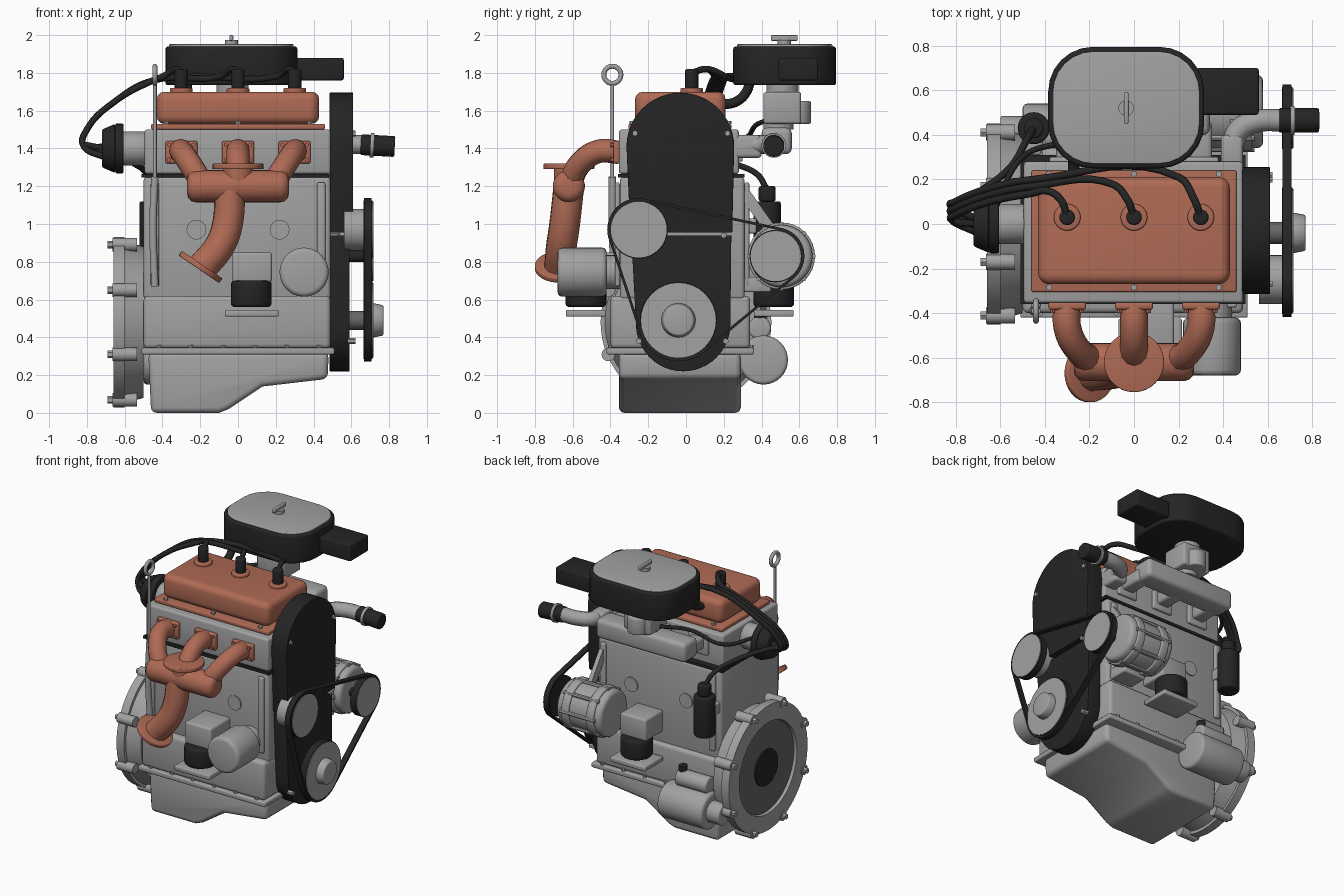
import bpy, bmesh, math
from mathutils import Vector
from mathutils.geometry import convex_hull_2d

cube = bpy.data.objects.get("Cube")
if cube:
    bpy.data.objects.remove(cube, do_unlink=True)

made = []


def material(name, r, g, b):
    m = bpy.data.materials.new(name)
    m.use_nodes = True
    m.diffuse_color = (r, g, b, 1)
    bsdf = next(n for n in m.node_tree.nodes if n.type == 'BSDF_PRINCIPLED')
    bsdf.inputs["Base Color"].default_value = (r, g, b, 1)
    bsdf.inputs["Roughness"].default_value = 0.6
    return m


GREY = material("cast grey", 0.36, 0.36, 0.365)
DARK = material("dark steel", 0.13, 0.13, 0.135)
BLACK = material("black rubber", 0.018, 0.018, 0.019)
RUST = material("rust orange", 0.43, 0.145, 0.09)


def link(name, data, mat):
    ob = bpy.data.objects.new(name, data)
    data.materials.append(mat)
    bpy.context.collection.objects.link(ob)
    made.append(ob)
    return ob


def finish(name, bm, mat, bev=0):
    bmesh.ops.recalc_face_normals(bm, faces=bm.faces)
    if bev:
        sharp = [e for e in bm.edges if e.calc_face_angle(0) > 0.6]
        bmesh.ops.bevel(bm, geom=sharp, offset=bev, segments=3, profile=0.5,
                        affect='EDGES', clamp_overlap=True)
    me = bpy.data.meshes.new(name)
    bm.to_mesh(me)
    bm.free()
    return link(name, me, mat)


def box(name, mat, x, y, z, bev=0.01):
    bm = bmesh.new()
    bmesh.ops.create_cube(bm, size=1)
    for v in bm.verts:
        v.co = [(r[0] + r[1]) / 2 + c * (r[1] - r[0]) for c, r in zip(v.co, (x, y, z))]
    return finish(name, bm, mat, bev)


def cyl(name, mat, r, a, b, r2=None, bev=0, sides=32):
    a, b = Vector(a), Vector(b)
    bm = bmesh.new()
    bmesh.ops.create_cone(bm, cap_ends=True, segments=sides, radius1=r,
                          radius2=r if r2 is None else r2, depth=(b - a).length)
    rot = (b - a).to_track_quat('Z', 'Y')
    for v in bm.verts:
        v.co = rot @ v.co + (a + b) / 2
    return finish(name, bm, mat, bev)


def hull(circles, n=48):
    """Outline wrapped around circles given as (u, v, radius)."""
    pts = [(u + r * math.cos(i * math.tau / n), v + r * math.sin(i * math.tau / n))
           for u, v, r in circles for i in range(n)]
    return [pts[i] for i in convex_hull_2d(pts)]


def prism(name, mat, loop, axis, lo, hi, bev=0, caps=True):
    """Extrude a 2D outline along an axis."""
    def put(p, h):
        return {'X': (h, *p), 'Y': (p[0], h, p[1]), 'Z': (*p, h)}[axis]
    bm = bmesh.new()
    rows = [[bm.verts.new(put(p, h)) for p in loop] for h in (lo, hi)]
    n = len(loop)
    for i in range(n):
        j = (i + 1) % n
        bm.faces.new((rows[0][i], rows[0][j], rows[1][j], rows[1][i]))
    if caps:
        for row in rows:
            bm.faces.new(row)
    return finish(name, bm, mat, bev)


def rounded(x, y, r):
    return hull([(u, v, r) for u in (x[0] + r, x[1] - r) for v in (y[0] + r, y[1] - r)], 24)


def tube(name, mat, r, pts, cyclic=False):
    cu = bpy.data.curves.new(name, 'CURVE')
    cu.dimensions = '3D'
    cu.bevel_depth, cu.bevel_resolution = r, 4
    cu.resolution_u, cu.use_fill_caps = 8, True
    sp = cu.splines.new('BEZIER')
    sp.bezier_points.add(len(pts) - 1)
    for bp, p in zip(sp.bezier_points, pts):
        bp.co = p
        bp.handle_left_type = bp.handle_right_type = 'AUTO'
    sp.use_cyclic_u = cyclic
    return link(name, cu, mat)


# Block, head and oil pan
box("cylinder_block", GREY, (-.5, .49), (-.35, .31), (.6, 1.25), .02)
box("crankcase", GREY, (-.5, .49), (-.4, .34), (.34, .62), .025)
box("pan_flange", GREY, (-.51, .51), (-.42, .36), (.31, .345), .008)
box("head_gasket", BLACK, (-.51, .5), (-.36, .31), (1.245, 1.265), 0)
box("cylinder_head", GREY, (-.495, .49), (-.355, .28), (1.265, 1.5), .015)
pan = [(-.475, .32), (.48, .32), (.475, .18), (.13, .14), (-.05, .02), (-.1, 0), (-.46, 0)]
prism("oil_pan", GREY, pan, 'Y', -.355, .29, .03)
for x in (-.42, -.25, -.08, .09, .26, .43):
    for y in (-.4, .345):
        cyl("pan_bolt", GREY, .013, (x, y, .34), (x, y, .36), sides=6)
for side, y in (("front", -.35), ("rear", .31)):
    s = -1 if side == "front" else 1
    for x in (-.22, .22):
        cyl(side + "_core_plug", GREY, .052, (x, y, .97), (x, y + .008 * s, .97))
    for x in (-.44, .44):
        box(side + "_block_rib", GREY, (x - .022, x + .022), sorted((y, y + .025 * s)), (.67, 1.22))

# Valve cover
box("cover_flange", RUST, (-.46, .46), (-.305, .24), (1.5, 1.53), .008)
prism("valve_cover", RUST, rounded((-.43, .43), (-.27, .21), .05), 'Z', 1.53, 1.7, .04)
for x in (-.38, 0, .38):
    for y in (-.285, .225):
        cyl("cover_bolt", GREY, .015, (x, y, 1.53), (x, y, 1.545), sides=6)

# Spark plug boots and leads
for i, x in enumerate((-.3, 0, .3)):
    cyl("plug_seat", RUST, .06, (x, .03, 1.69), (x, .03, 1.72), bev=.008)
    cyl("plug_boot", BLACK, .035, (x, .03, 1.7), (x, .03, 1.82), bev=.01)
    d = .03 * i
    tube("plug_lead", BLACK, .017, [
        (x, .03, 1.8), (x - .03, .11, 1.82), (x - .1, .15 + d, 1.78), (-.45, .14 + d, 1.76),
        (-.65, .1 + d, 1.65), (-.8, .04 + d, 1.5), (-.82, .02 + d, 1.42), (-.7, d - .04, 1.35 + d)])

# Distributor and coil
cyl("distributor_body", GREY, .09, (-.61, 0, 1.4), (-.49, 0, 1.4), bev=.01)
cyl("distributor_cap", BLACK, .1, (-.72, 0, 1.4), (-.65, 0, 1.4), r2=.13, bev=.01)
cyl("distributor_rim", BLACK, .132, (-.65, 0, 1.4), (-.605, 0, 1.4), bev=.01)
cyl("coil_body", BLACK, .072, (-.45, .43, .83), (-.45, .43, 1.12), bev=.012)
cyl("coil_neck", BLACK, .045, (-.45, .43, 1.12), (-.45, .43, 1.2), bev=.01)
box("coil_bracket", GREY, (-.49, -.41), (.3, .4), (.95, 1.03))
tube("coil_lead", BLACK, .016, [(-.45, .43, 1.18), (-.48, .38, 1.26), (-.55, .26, 1.32),
                                (-.72, .12, 1.4), (-.81, .03, 1.42), (-.71, 0, 1.4)])
tube("vacuum_hose", BLACK, .013, [(-.14, .5, 1.56), (-.3, .38, 1.53), (-.5, .3, 1.45), (-.62, .08, 1.45)])

# Exhaust manifold
for x in (-.3, 0, .3):
    box("exhaust_flange", RUST, (x - .085, x + .085), (-.385, -.35), (1.32, 1.44), .012)
    for dx in (-.065, .065):
        for z in (1.34, 1.42):
            cyl("exhaust_stud", RUST, .012, (x + dx, -.38, z), (x + dx, -.4, z), sides=6)
    tube("exhaust_runner", RUST, .062, [(x, -.36, 1.38), (x, -.46, 1.385),
                                        (x * .85, -.56, 1.32), (x * .6, -.62, 1.2)])
cyl("exhaust_collector", RUST, .085, (-.27, -.62, 1.2), (.27, -.62, 1.2), bev=.045)
cyl("riser_neck", RUST, .08, (0, -.62, 1.2), (0, -.62, 1.3))
cyl("riser_flange", RUST, .135, (0, -.62, 1.29), (0, -.62, 1.32), bev=.006)
tube("downpipe", RUST, .082, [(-.04, -.62, 1.2), (-.06, -.645, .98), (-.1, -.66, .88), (-.19, -.67, .77)])
cyl("downpipe_flange", RUST, .13, (-.19, -.67, .785), (-.207, -.67, .76), bev=.006)

# Intake, carburettor and air cleaner
for x in (-.3, 0, .3):
    box("intake_flange", GREY, (x - .08, x + .08), (.27, .3), (1.33, 1.47))
    box("intake_runner", GREY, (x - .05, x + .05), (.28, .46), (1.37, 1.46), .02)
box("intake_plenum", GREY, (-.38, .34), (.4, .56), (1.37, 1.51), .03)
box("carburettor_body", GREY, (-.14, .08), (.41, .61), (1.53, 1.7), .015)
cyl("carburettor_foot", GREY, .08, (-.03, .49, 1.5), (-.03, .49, 1.54))
cyl("float_bowl", GREY, .072, (-.03, .59, 1.53), (-.03, .59, 1.65), bev=.01)
cyl("carburettor_throat", GREY, .085, (-.03, .51, 1.69), (-.03, .51, 1.75))
prism("air_cleaner_body", BLACK, rounded((-.385, .315), (.25, .795), .2), 'Z', 1.735, 1.94, .015)
prism("air_cleaner_lid", GREY, rounded((-.365, .295), (.27, .775), .185), 'Z', 1.93, 1.952, .006)
box("air_snorkel", BLACK, (.28, .56), (.49, .7), (1.76, 1.88), .012)
cyl("lid_stud", GREY, .035, (-.035, .52, 1.95), (-.035, .52, 1.975))
box("wing_nut", GREY, (-.045, -.025), (.45, .59), (1.97, 2), .006)
tube("breather_hose", BLACK, .026, [(-.27, .19, 1.63), (-.27, .27, 1.65), (-.27, .32, 1.7), (-.27, .34, 1.76)])

# Coolant outlet
box("thermostat_housing", GREY, (.39, .49), (.25, .4), (1.35, 1.47), .02)
tube("coolant_pipe", GREY, .05, [(.44, .34, 1.42), (.47, .42, 1.42), (.55, .46, 1.42), (.68, .465, 1.42)])
cyl("coolant_hose", BLACK, .055, (.65, .465, 1.42), (.83, .465, 1.41), bev=.008)
cyl("hose_clamp", GREY, .065, (.7, .465, 1.417), (.72, .465, 1.416))

# Timing cover
upper, middle, lower = (-.03, 1.41, .285), (-.025, .95, .265), (-.015, .47, .25)


def cover_part(name, circles, lo, hi, x1):
    loop = [(y, min(max(z, lo), hi)) for y, z in hull(circles)]
    loop = [p for i, p in enumerate(loop) if (Vector(p) - Vector(loop[i - 1])).length > 1e-4]
    prism(name, BLACK, loop, 'X', .485, x1, .012)


cover_part("timing_cover_upper", [upper, (middle[0], .95, .27)], .955, 1.7, .61)
cover_part("timing_cover_lower", [middle, lower], .2, .94, .59)
for y, z in ((-.25, .38), (.21, .38), (.2, .94), (-.27, 1.48), (.22, 1.48)):
    cyl("timing_cover_bolt", GREY, .016, (.58, y, z), (.622, y, z), sides=6)

# Pulleys and belt
wheels = {"pump": (-.25, .97, .16), "alternator": (.475, .83, .145), "crank": (-.04, .49, .21)}
hubs = {"pump": (GREY, .11), "alternator": (BLACK, .03), "crank": (DARK, .05)}
for name, (y, z, r) in wheels.items():
    mat, hr = hubs[name]
    cyl(name + "_pulley", BLACK, r - .006, (.665, y, z), (.712, y, z))
    cyl(name + "_pulley_face", GREY, r - .012, (.7, y, z), (.717, y, z))
    cyl(name + "_pulley_shaft", mat, hr, (.56, y, z), (.67, y, z))
cyl("crank_hub", GREY, .092, (.71, -.04, .49), (.77, -.04, .49), r2=.08, bev=.008)
belt = prism("drive_belt", BLACK, hull(wheels.values()), 'X', .667, .708, caps=False)
solid = belt.modifiers.new("thickness", 'SOLIDIFY')
solid.thickness, solid.offset = .014, 0

# Alternator
ay, az = .505, .83
cyl("alternator_body", GREY, .165, (.22, ay, az), (.58, ay, az), bev=.03)
for x in (.27, .47):
    cyl("alternator_band", GREY, .178, (x, ay, az), (x + .06, ay, az), bev=.008)
for k in range(8):
    a = k * math.tau / 8
    p = Vector((0, ay + .168 * math.cos(a), az + .168 * math.sin(a)))
    cyl("alternator_rib", GREY, .014, p + Vector((.26, 0, 0)), p + Vector((.54, 0, 0)), sides=8)
brace = hull([(.32, 1.15, .03), (.44, .98, .03)], 16)
prism("alternator_brace", GREY, brace, 'X', .43, .46)
box("alternator_bracket", GREY, (.28, .46), (.28, .45), (.64, .72))

# Oil filter and engine mounts
cyl("oil_filter", GREY, .13, (.35, -.68, .745), (.35, -.42, .745), bev=.025)
cyl("oil_filter_base", GREY, .09, (.35, -.43, .745), (.35, -.33, .745))
for side, s, c in (("front", -1, -.53), ("rear", 1, .465)):
    box(side + "_mount_bracket", GREY, (-.03, .18), sorted((c + .04 * s, .3 * s)), (.69, .85), .015)
    cyl(side + "_mount_rubber", BLACK, .108, (.07, c, .56), (.07, c, .7), bev=.02)
    box(side + "_mount_plate", GREY, (-.07, .215), (c - .105, c + .105), (.51, .545), .008)

# Dipstick
tube("dipstick_tube", GREY, .02, [(-.44, -.38, .67), (-.45, -.39, 1), (-.44, -.39, 1.25)])
tube("dipstick", GREY, .01, [(-.44, -.39, 1.2), (-.44, -.39, 1.5), (-.44, -.39, 1.745)])
tube("dipstick_ring", GREY, .013, [(-.44, -.39 + .045 * math.cos(k * math.pi / 4),
                                    1.79 + .045 * math.sin(k * math.pi / 4)) for k in range(8)], True)

# Bell housing, turned around the crank axis
bm = bmesh.new()
profile = [(0, -.5), (.4, -.5), (.43, -.6), (.452, -.6), (.452, -.66), (.33, -.66), (.33, -.61), (0, -.61)]
vs = [bm.verts.new((x, 0, r)) for r, x in profile]
es = [bm.edges.new(pair) for pair in zip(vs, vs[1:])]
bmesh.ops.spin(bm, geom=vs + es, cent=(0, 0, 0), axis=(1, 0, 0), angle=math.tau, steps=64)
bmesh.ops.remove_doubles(bm, verts=bm.verts, dist=1e-4)
bmesh.ops.translate(bm, verts=bm.verts, vec=(0, 0, .48))
finish("bell_housing", bm, GREY)
cyl("clutch_disc", DARK, .325, (-.64, 0, .48), (-.6, 0, .48))
cyl("clutch_hub", BLACK, .13, (-.65, 0, .48), (-.63, 0, .48))
for k in range(8):
    a = (k + .5) * math.tau / 8
    y, z = .445 * math.cos(a), .48 + .445 * math.sin(a)
    cyl("bell_lug", GREY, .036, (-.665, y, z), (-.535, y, z), sides=16)
    cyl("bell_bolt", GREY, .02, (-.69, y, z), (-.66, y, z), sides=6)

# Starter motor
cyl("starter_body", GREY, .13, (-.5, .41, .28), (-.14, .41, .28), bev=.02)
cyl("starter_nose", GREY, .075, (-.6, .41, .28), (-.49, .41, .28), bev=.01)
cyl("starter_solenoid", GREY, .06, (-.47, .39, .45), (-.22, .39, .45), bev=.012)
cyl("solenoid_terminal", BLACK, .03, (-.25, .39, .5), (-.25, .39, .54))
box("starter_saddle", GREY, (-.45, -.25), (.36, .42), (.36, .43))

# Turn curves into meshes and smooth the round parts
bpy.ops.object.select_all(action='DESELECT')
for ob in made:
    ob.select_set(True)
bpy.context.view_layer.objects.active = made[0]
bpy.ops.object.convert(target='MESH')
bpy.ops.object.shade_smooth_by_angle(angle=math.radians(35))
